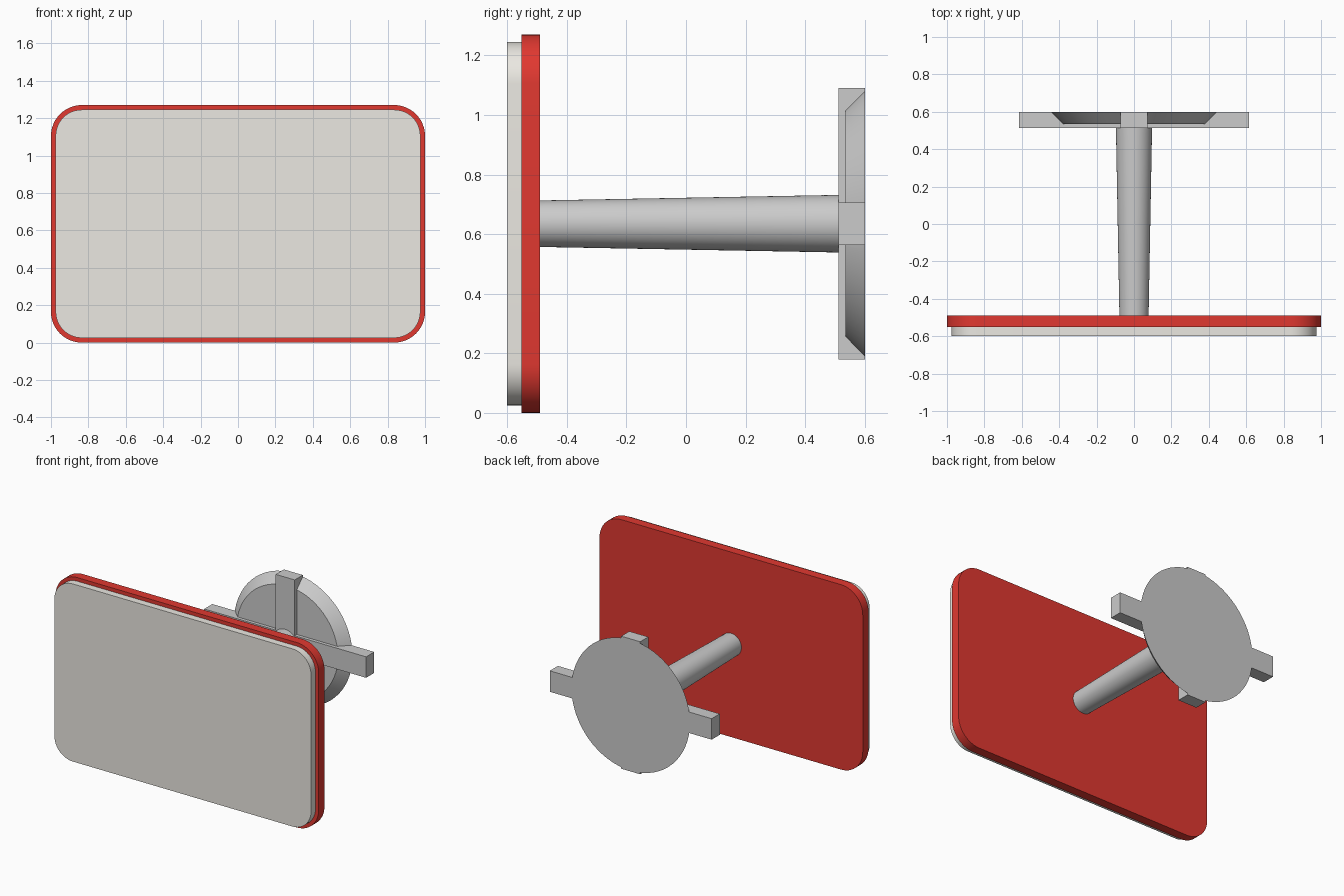
import bpy, bmesh
from math import sin, cos, pi, radians

if "Cube" in bpy.data.objects:
    bpy.data.objects.remove(bpy.data.objects["Cube"])

ZC = 0.635  # height of the central axis


def material(name, rgb):
    m = bpy.data.materials.new(name)
    m.diffuse_color = (*rgb, 1)
    m.use_nodes = True
    m.node_tree.nodes["Principled BSDF"].inputs["Base Color"].default_value = m.diffuse_color
    return m


def loft(name, rings, mat=None):
    """Closed solid through (y, [(x, z), ...]) rings, front to back."""
    bm = bmesh.new()
    loops = [[bm.verts.new((x, y, z + ZC)) for x, z in pts] for y, pts in rings]
    for a, b in zip(loops, loops[1:]):
        for i in range(len(a)):
            j = (i + 1) % len(a)
            bm.faces.new((a[i], a[j], b[j], b[i]))
    bm.faces.new(loops[0])
    bm.faces.new(loops[-1])
    bmesh.ops.recalc_face_normals(bm, faces=bm.faces)
    mesh = bpy.data.meshes.new(name)
    bm.to_mesh(mesh)
    bm.free()
    ob = bpy.data.objects.new(name, mesh)
    bpy.context.collection.objects.link(ob)
    if mat:
        mesh.materials.append(mat)
    return ob


def smooth(ob):
    bpy.ops.object.select_all(action='DESELECT')
    bpy.context.view_layer.objects.active = ob
    ob.select_set(True)
    bpy.ops.object.shade_smooth_by_angle(angle=radians(30))


def circle(r, n=64):
    return [(r * cos(2 * pi * i / n), r * sin(2 * pi * i / n)) for i in range(n)]


def rounded_rect(w, h, r, n=12):
    pts = []
    for q, (sx, sz) in enumerate([(1, 1), (-1, 1), (-1, -1), (1, -1)]):
        for i in range(n + 1):
            a = pi / 2 * (q + i / n)
            pts.append((sx * (w - r) + r * cos(a), sz * (h - r) + r * sin(a)))
    return pts


# Front panel and the coloured backing plate behind it
panel = rounded_rect(0.975, 0.61, 0.14)
plate = rounded_rect(1.0, 0.635, 0.165)
smooth(loft("front_panel", [(-0.6, panel), (-0.552, panel)],
            material("cream", (0.83, 0.81, 0.76))))
smooth(loft("backing_plate", [(-0.552, plate), (-0.49, plate)],
            material("red", (0.75, 0.04, 0.03))))

# Tapered stem, running past the cross down to the base disc
smooth(loft("stem", [(-0.49, circle(0.078)), (0.535, circle(0.097))]))

# Base: chamfered disc merged with a flush cross of bars
base = loft("base_disc", [(0.535, circle(0.385)), (0.6, circle(0.45))])
b, w, h = 0.072, 0.615, 0.455
cross_pts = [(w, -b), (w, b), (b, b), (b, h), (-b, h), (-b, b),
             (-w, b), (-w, -b), (-b, -b), (-b, -h), (b, -h), (b, -b)]
cross = loft("cross_bars", [(0.512, cross_pts), (0.6, cross_pts)])
mod = base.modifiers.new("union", 'BOOLEAN')
mod.operation, mod.solver, mod.object = 'UNION', 'EXACT', cross
bpy.context.view_layer.objects.active = base
bpy.ops.object.modifier_apply(modifier=mod.name)
bpy.data.objects.remove(cross)
smooth(base)
